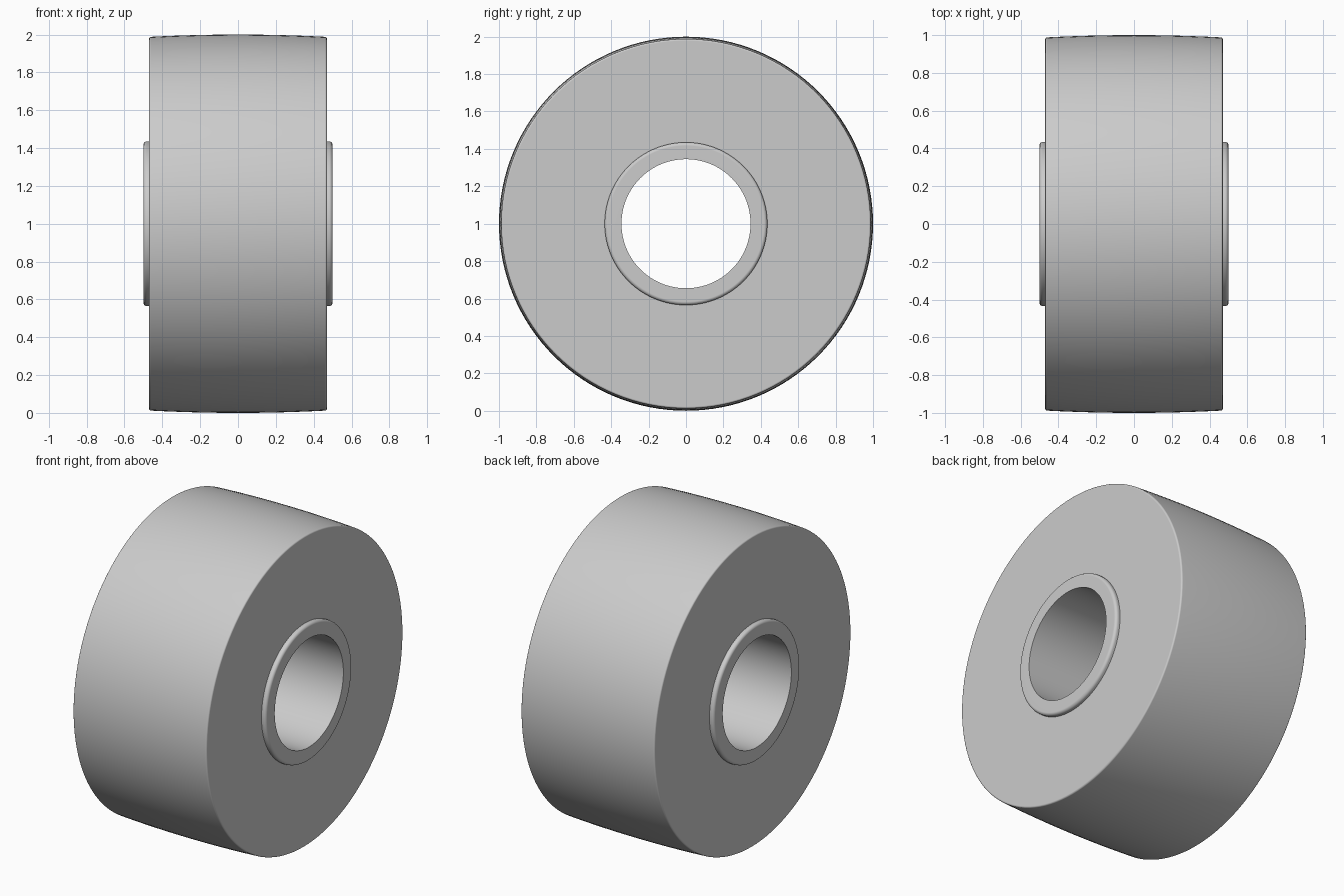
import bpy, bmesh
from math import sin, cos, pi, radians

old = bpy.data.objects.get("Cube")
if old:
    bpy.data.objects.remove(old, do_unlink=True)

SEGMENTS = 128
RADIUS, CROWN, HALF_WIDTH = 1.0, 0.012, 0.47
HUB_RADIUS, HUB_HALF, BORE = 0.435, 0.5, 0.345

grey = bpy.data.materials.new("light grey")
grey.use_nodes = True
colour = (0.6, 0.6, 0.6, 1)
grey.diffuse_color = colour
grey.node_tree.nodes["Principled BSDF"].inputs["Base Color"].default_value = colour


def rounded_corner(x, r, size, steps=5):
    """Quarter round from the rim (facing outward) to the side face."""
    return [(x - size + size * sin(a), r - size + size * cos(a))
            for a in (pi / 2 * i / steps for i in range(steps + 1))]


def lathe(name, profile):
    """Turn a closed (x, radius) profile about the horizontal axle."""
    bm = bmesh.new()
    rings = []
    for i in range(SEGMENTS):
        a = 2 * pi * i / SEGMENTS
        rings.append([bm.verts.new((x, r * sin(a), RADIUS + r * cos(a)))
                      for x, r in profile])
    n = len(profile)
    for i, ring in enumerate(rings):
        following = rings[(i + 1) % SEGMENTS]
        for j in range(n):
            k = (j + 1) % n
            bm.faces.new((ring[j], ring[k], following[k], following[j]))
    bmesh.ops.recalc_face_normals(bm, faces=bm.faces)
    mesh = bpy.data.meshes.new(name)
    bm.to_mesh(mesh)
    bm.free()
    mesh.materials.append(grey)
    obj = bpy.data.objects.new(name, mesh)
    bpy.context.collection.objects.link(obj)
    return obj


# Half profile: crowned tread, rounded edge, side face, raised hub, bore
edge = 0.01
steps = 8
crown_end = HALF_WIDTH - edge
half = [(crown_end * i / steps, RADIUS - CROWN * (i / steps) ** 2)
        for i in range(steps)]
half += rounded_corner(HALF_WIDTH, RADIUS - CROWN, edge)
half += [(HALF_WIDTH, HUB_RADIUS)]
half += rounded_corner(HUB_HALF, HUB_RADIUS, 0.018)
half += [(HUB_HALF, BORE)]
mirrored = [(-x, r) for x, r in reversed(half) if x > 0]
wheel = lathe("roller_wheel", half + mirrored)

# Smooth shading with crisp bore and hub edges, flat side faces
bpy.ops.object.select_all(action="DESELECT")
wheel.select_set(True)
bpy.context.view_layer.objects.active = wheel
bpy.ops.object.shade_smooth_by_angle(angle=radians(30))
weighted = wheel.modifiers.new("weighted_normals", "WEIGHTED_NORMAL")
weighted.keep_sharp = True
